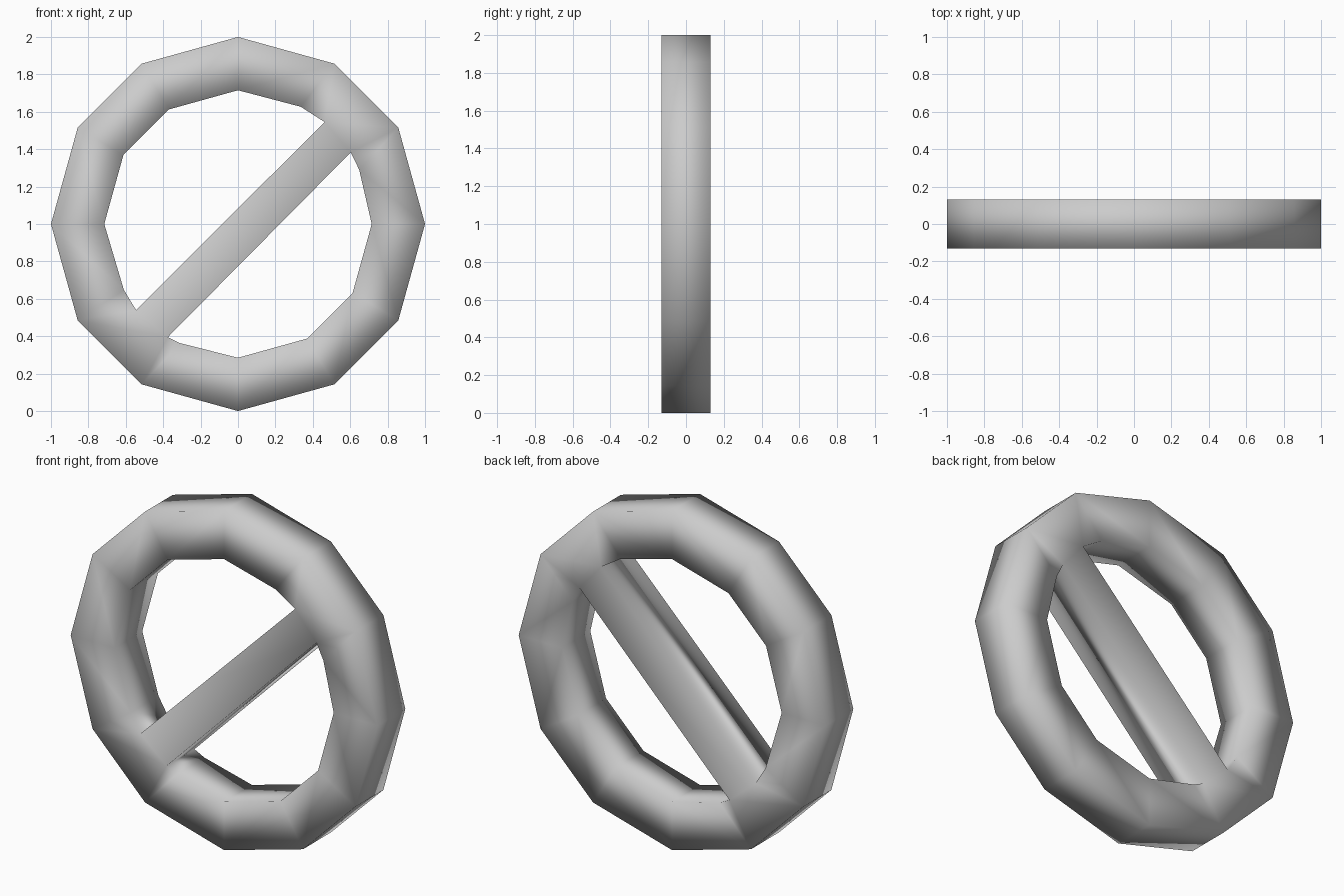
import bpy, bmesh, math

if "Cube" in bpy.data.objects:
    bpy.data.objects.remove(bpy.data.objects["Cube"])

DEPTH = 0.26
INNER = 0.715
CENTRE_Z = 1.0

bm = bmesh.new()


def point(x, z):
    return bm.verts.new((x, 0, z + CENTRE_Z))


# Twelve-sided ring outline: outer and inner corners
angles = [math.radians(q * 90 + a) for q in range(4) for a in (0, 31, 59)]
outer = [point(math.cos(a), math.sin(a)) for a in angles]
inner = [point(INNER * math.cos(a), INNER * math.sin(a)) for a in angles]

# Inner corners shift a little where the bar meets the ring
for i, (x, z) in {1: (0.648, 0.29), 2: (0.335, 0.627),
                  7: (-0.61, -0.353), 8: (-0.31, -0.637)}.items():
    inner[i].co = (x, 0, z + CENTRE_Z)

# Bar ends, each ordered counter-clockwise along the ring
bar_ends = {1: [point(0.603, 0.383), point(0.463, 0.545)],
            7: [point(-0.545, -0.46), point(-0.375, -0.605)]}

# Ring segments, with the bar growing out of two opposite ones
for i in range(12):
    j = (i + 1) % 12
    if i in bar_ends:
        a, b = bar_ends[i]
        bm.faces.new((outer[i], a, inner[i]))
        bm.faces.new((outer[i], outer[j], b, a))
        bm.faces.new((outer[j], inner[j], b))
    else:
        bm.faces.new((outer[i], outer[j], inner[j], inner[i]))

# Diagonal bar
(a, b), (c, d) = bar_ends[1], bar_ends[7]
bm.faces.new((a, b, c, d))
bmesh.ops.recalc_face_normals(bm, faces=bm.faces)

mesh = bpy.data.meshes.new("ring_with_diagonal_bar")
bm.to_mesh(mesh)
bm.free()
mesh.shade_smooth()
sign = bpy.data.objects.new("ring_with_diagonal_bar", mesh)
bpy.context.collection.objects.link(sign)

# Give the flat outline its thickness
solid = sign.modifiers.new("thickness", "SOLIDIFY")
solid.thickness = DEPTH
solid.offset = 0
